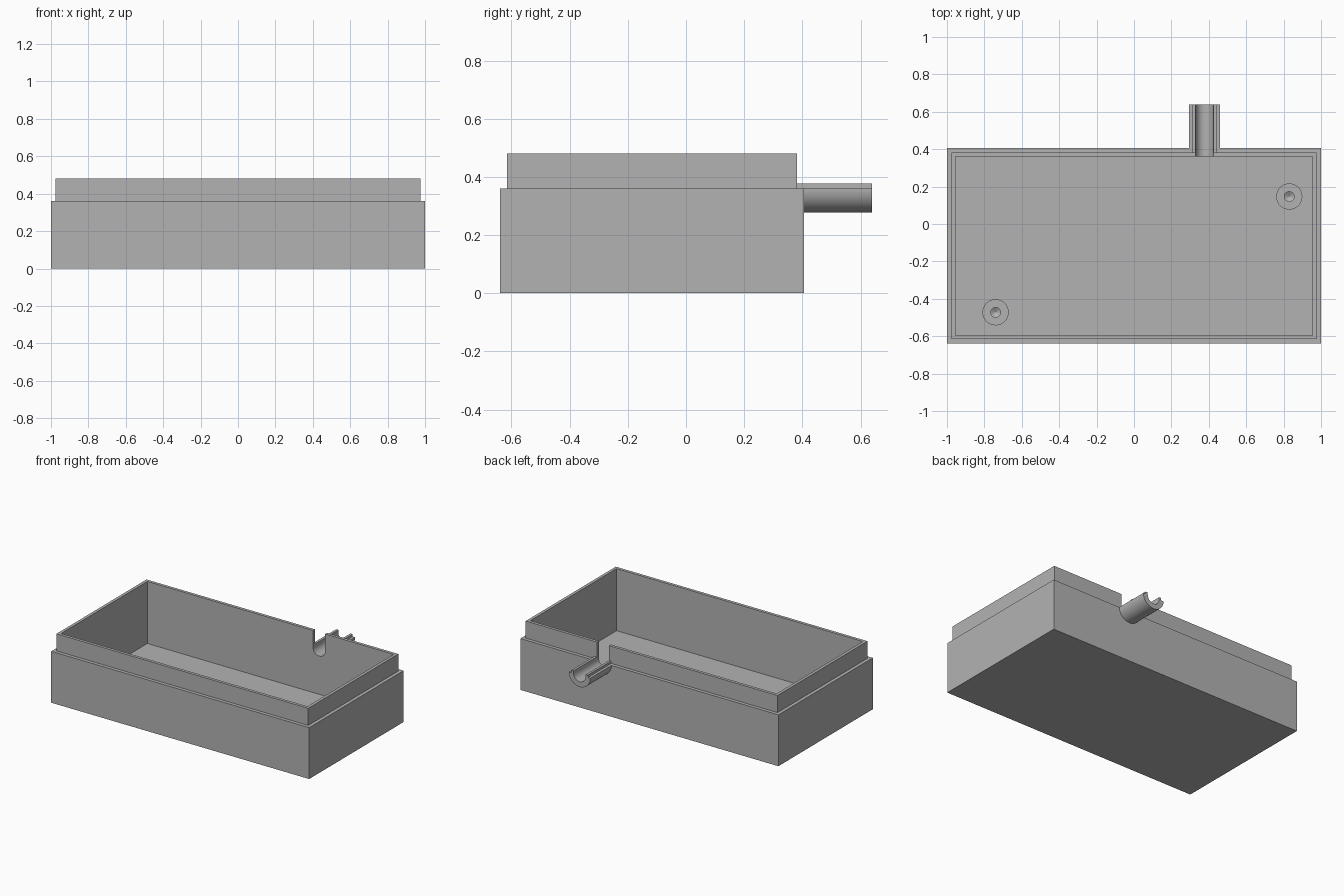
import bpy, bmesh
from math import pi, sin, cos

cube = bpy.data.objects.get("Cube")
if cube:
    bpy.data.objects.remove(cube, do_unlink=True)

grey = bpy.data.materials.new("plain grey")
grey.use_nodes = True
grey.diffuse_color = (0.45, 0.45, 0.45, 1)
grey.node_tree.nodes["Principled BSDF"].inputs["Base Color"].default_value = (0.45, 0.45, 0.45, 1)

FRONT, BACK = -0.64, 0.405      # box depth
SHOULDER, RIM, FLOOR = 0.36, 0.48, 0.045
LIP, WALL = 0.024, 0.045        # insets of lip and cavity
PIPE_X, PIPE_R, RIDGE_R, BORE_R = 0.377, 0.083, 0.064, 0.047


def finish(bm, name):
    bmesh.ops.recalc_face_normals(bm, faces=bm.faces)
    mesh = bpy.data.meshes.new(name)
    bm.to_mesh(mesh)
    bm.free()
    mesh.materials.append(grey)
    obj = bpy.data.objects.new(name, mesh)
    bpy.context.collection.objects.link(obj)
    return obj


def smooth(obj):
    bpy.ops.object.select_all(action='DESELECT')
    obj.select_set(True)
    bpy.context.view_layer.objects.active = obj
    bpy.ops.object.shade_smooth_by_angle(angle=pi / 6)


def loft(bm, rings):
    """Bridge closed rings of points and cap both ends."""
    loops = [[bm.verts.new(p) for p in ring] for ring in rings]
    n = len(loops[0])
    for a, b in zip(loops, loops[1:]):
        for i in range(n):
            j = (i + 1) % n
            bm.faces.new((a[i], a[j], b[j], b[i]))
    bm.faces.new(loops[0])
    bm.faces.new(loops[-1])


def extrude_y(name, profile, y0, y1):
    bm = bmesh.new()
    loft(bm, [[(PIPE_X + x, y, z) for x, z in profile] for y in (y0, y1)])
    return finish(bm, name)


def half_round(r, steps=32):
    """Lower half circle, from -x to +x, centred on the shoulder height."""
    return [(-r * cos(pi * i / steps), SHOULDER - r * sin(pi * i / steps))
            for i in range(steps + 1)]


def rect(inset, z):
    x, y0, y1 = 1 - inset, FRONT + inset, BACK - inset
    return [(-x, y0, z), (x, y0, z), (x, y1, z), (-x, y1, z)]


# Open box with a stepped lip
bm = bmesh.new()
loft(bm, [rect(0, 0), rect(0, SHOULDER), rect(LIP, SHOULDER),
          rect(LIP, RIM), rect(WALL, RIM), rect(WALL, FLOOR)])
tray = finish(bm, "open_box")

# Round-bottomed notch through the back wall
notch = extrude_y("notch_cutter", half_round(BORE_R) + [(BORE_R, 0.6), (-BORE_R, 0.6)],
                  BACK - 0.1, BACK + 0.1)
cut = tray.modifiers.new("notch", 'BOOLEAN')
cut.operation = 'DIFFERENCE'
cut.solver = 'EXACT'
cut.object = notch
bpy.context.view_layer.objects.active = tray
tray.select_set(True)
bpy.ops.object.modifier_apply(modifier=cut.name)
bpy.data.objects.remove(notch, do_unlink=True)
smooth(tray)

# Half-pipe outlet with a raised ridge on each edge
top = SHOULDER + 0.017
profile = (half_round(PIPE_R) + [(RIDGE_R, SHOULDER), (RIDGE_R, top), (BORE_R, top)]
           + half_round(BORE_R)[::-1]
           + [(-BORE_R, top), (-RIDGE_R, top), (-RIDGE_R, SHOULDER)])
smooth(extrude_y("half_pipe_outlet", profile, BACK - LIP - 0.002, 0.64))

# Screw posts with drilled holes
for name, x, y in (("screw_post_back", 0.83, 0.147), ("screw_post_front", -0.74, -0.472)):
    bm = bmesh.new()
    steps = 32
    outline = [(0.07, FLOOR - 0.01), (0.07, 0.19), (0.026, 0.19), (0.026, 0.09), (0.001, 0.075)]
    loft(bm, [[(x + r * cos(2 * pi * i / steps), y + r * sin(2 * pi * i / steps), z)
               for i in range(steps)] for r, z in outline])
    smooth(finish(bm, name))
